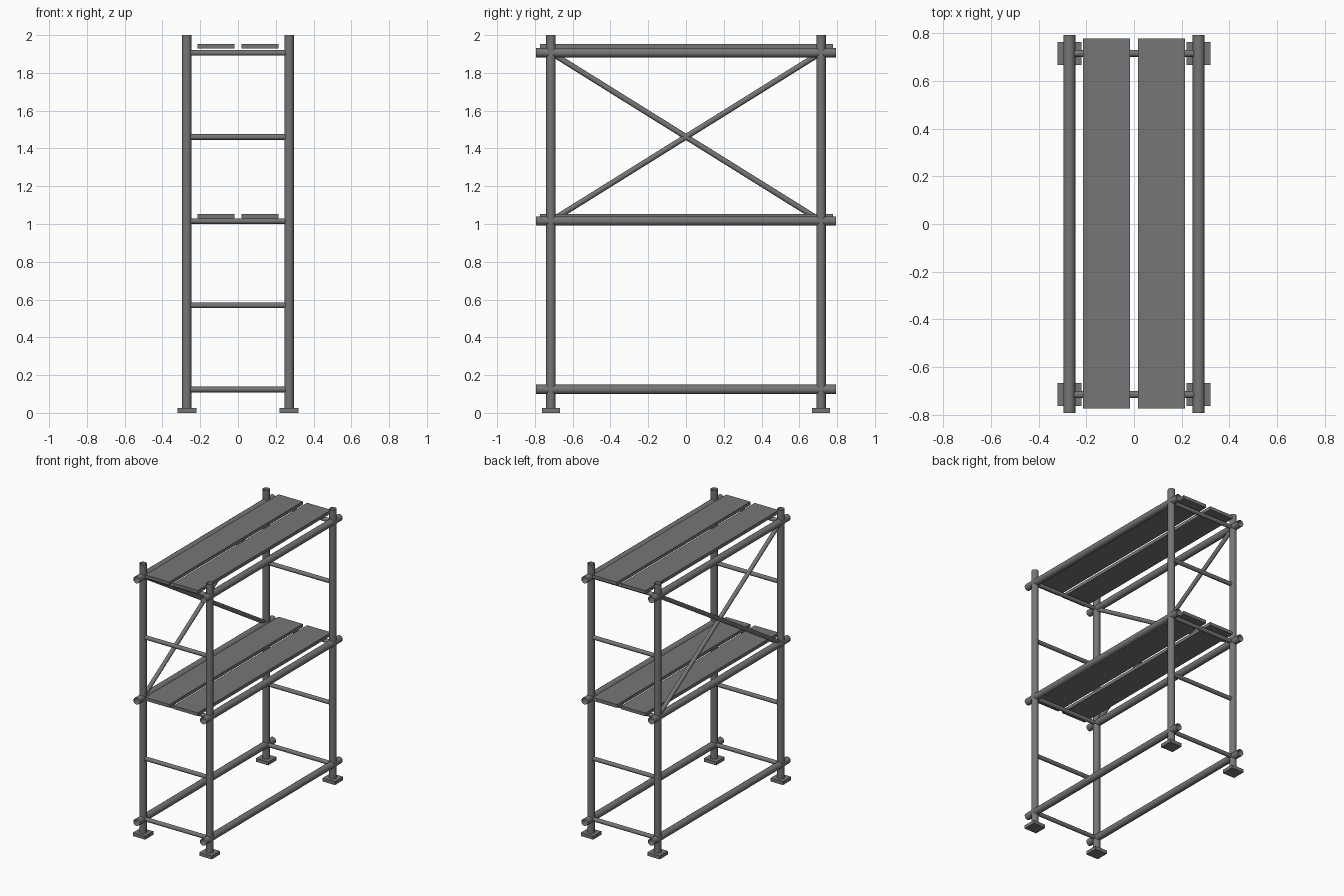
import bpy
import math
from mathutils import Vector

if "Cube" in bpy.data.objects:
    bpy.data.objects.remove(bpy.data.objects["Cube"])

X, Y = 0.271, 0.715            # post centre offsets
LEVELS = (0.124, 1.016, 1.907)  # ledger heights

steel = bpy.data.materials.new("dark_grey")
steel.diffuse_color = (0.18, 0.18, 0.18, 1)
steel.use_nodes = True
steel.node_tree.nodes["Principled BSDF"].inputs["Base Color"].default_value = steel.diffuse_color


def finish(name):
    ob = bpy.context.object
    ob.name = name
    ob.data.materials.append(steel)
    return ob


def tube(name, a, b, r, sides=16):
    """Round open-ended tube running from a to b."""
    a, b = Vector(a), Vector(b)
    d = b - a
    bpy.ops.mesh.primitive_cylinder_add(vertices=sides, radius=r, depth=d.length,
                                        end_fill_type='NOTHING', location=(a + b) / 2)
    ob = finish(name)
    ob.rotation_euler = d.to_track_quat('Z', 'Y').to_euler()
    bpy.ops.object.shade_smooth_by_angle(angle=math.radians(40))


def box(name, center, size):
    bpy.ops.mesh.primitive_cube_add(size=1, location=center)
    ob = finish(name)
    ob.scale = size
    bpy.ops.object.transform_apply(location=False, rotation=False, scale=True)


# Upright posts on square base plates
for x in (-X, X):
    for y in (-Y, Y):
        tube("post", (x, y, 0.01), (x, y, 2.0), 0.025)
        box("base_plate", (x, y, 0.0125), (0.1, 0.096, 0.025))

# Long horizontal ledgers, overhanging the posts
for x in (-X, X):
    for z in LEVELS:
        tube("ledger", (x, -0.793, z), (x, 0.793, z), 0.025)

# Ladder rungs across both end frames
for y in (-Y, Y):
    for i in range(5):
        z = 0.124 + 0.4455 * i
        tube("rung", (-X, y, z), (X, y, z), 0.015)

# Crossed diagonal braces on the left side, upper bay
for s in (-1, 1):
    tube("brace", (-X, -Y * s, LEVELS[1]), (-X, Y * s, LEVELS[2]), 0.015)

# Two planks on each deck
for z in (1.04, 1.94):
    for x in (-0.116, 0.116):
        box("plank", (x, 0.002, z), (0.197, 1.55, 0.024))
